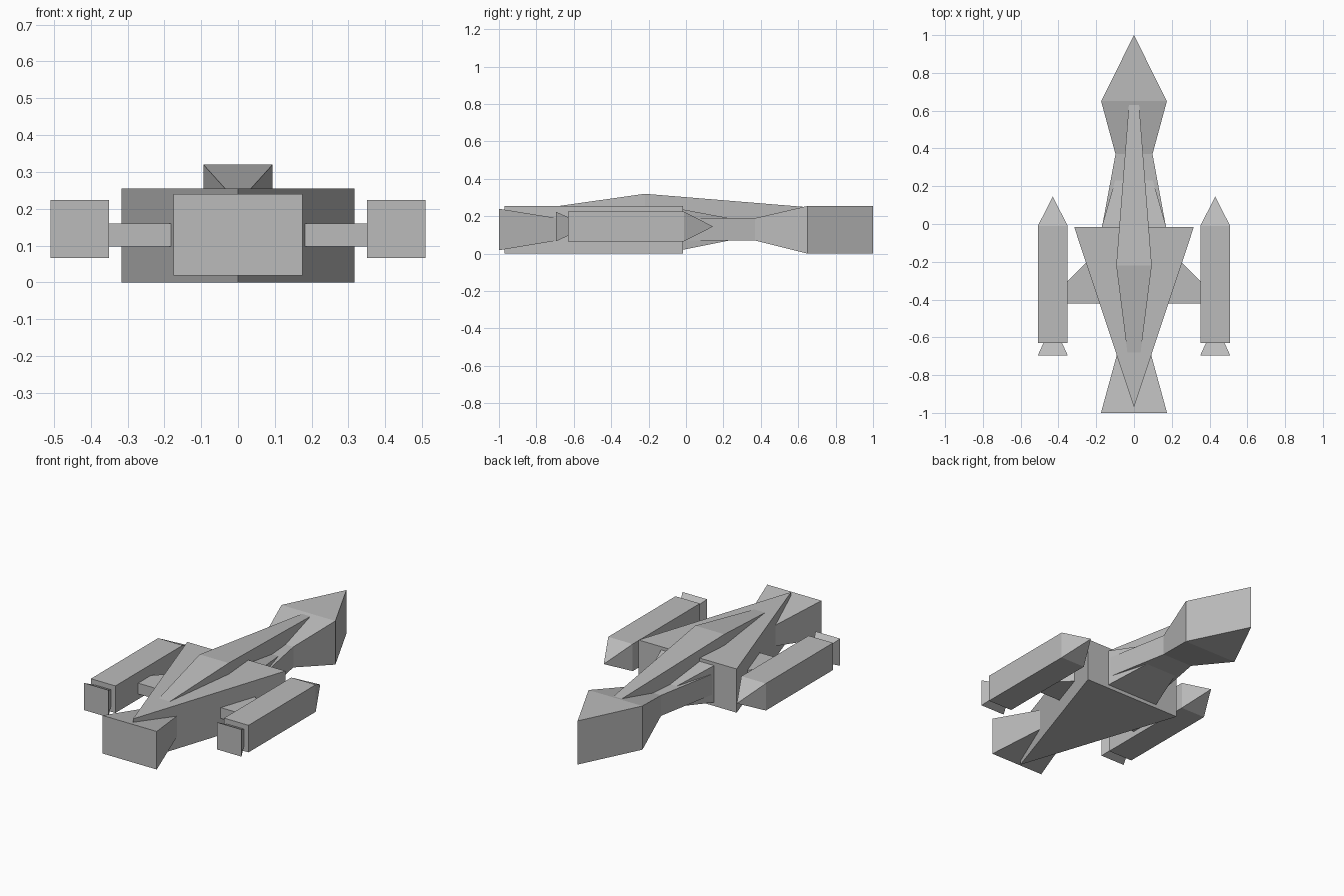
import bpy
import bmesh

cube = bpy.data.objects.get("Cube")
if cube:
    bpy.data.objects.remove(cube, do_unlink=True)

GREY = (0.5, 0.5, 0.5, 1)
hull_grey = bpy.data.materials.new("hull_grey")
hull_grey.use_nodes = True
hull_grey.diffuse_color = GREY
hull_grey.node_tree.nodes["Principled BSDF"].inputs["Base Color"].default_value = GREY


def finish(name, bm):
    bmesh.ops.remove_doubles(bm, verts=bm.verts, dist=0.0005)
    bmesh.ops.recalc_face_normals(bm, faces=bm.faces)
    mesh = bpy.data.meshes.new(name)
    bm.to_mesh(mesh)
    bm.free()
    mesh.materials.append(hull_grey)
    obj = bpy.data.objects.new(name, mesh)
    bpy.context.collection.objects.link(obj)
    return obj


def loft(name, sections, cx=0):
    """Skin rectangles given as (y, half width, bottom, top) along y."""
    bm = bmesh.new()
    rings = []
    for y, w, low, high in sections:
        corners = ((-w, low), (w, low), (w, high), (-w, high))
        rings.append([bm.verts.new((cx + x, y, z)) for x, z in corners])
    for a, b in zip(rings, rings[1:]):
        for i in range(4):
            j = (i + 1) % 4
            bm.faces.new((a[i], a[j], b[j], b[i]))
    bm.faces.new(rings[0])
    bm.faces.new(rings[-1])
    bmesh.ops.dissolve_degenerate(bm, dist=0.0005, edges=bm.edges)
    return finish(name, bm)


def plate(name, outline, low, high):
    """Extrude an (x, y) outline upwards."""
    bm = bmesh.new()
    face = bm.faces.new([bm.verts.new((x, y, low)) for x, y in outline])
    extruded = bmesh.ops.extrude_face_region(bm, geom=[face])["geom"]
    top = [v for v in extruded if isinstance(v, bmesh.types.BMVert)]
    bmesh.ops.translate(bm, verts=top, vec=(0, 0, high - low))
    return finish(name, bm)


# Central body: wedge, waisted tail and front fairing
plate("delta_body", [(0, -0.97), (0.317, -0.015), (-0.317, -0.015)], 0, 0.255)
loft("tail_block", [(-1, 0.175, 0.018, 0.24), (-0.69, 0.09, 0.07, 0.19),
                    (-0.5, 0.09, 0.07, 0.19)])
loft("front_fairing", [(-0.1, 0.172, 0.02, 0.237), (-0.02, 0.172, 0.02, 0.237),
                       (0.23, 0.1, 0.07, 0.19)])

# Neck widening into the bladed nose
loft("neck_and_nose", [(-0.02, 0.17, 0.07, 0.19), (0.37, 0.098, 0.07, 0.19),
                       (0.65, 0.174, 0, 0.255), (1, 0, 0, 0.255)])

# Raised spine with a peak amidships
loft("spine", [(-0.955, 0, 0.15, 0.216), (-0.22, 0.094, 0.15, 0.32),
               (0.9, 0.006, 0.15, 0.228)])

# Engine pods, exhausts and pylons on both sides
for side, s in (("left", 1), ("right", -1)):
    pod_x = s * 0.43
    loft(side + "_engine_pod", [(-0.63, 0.079, 0.066, 0.224),
                                (-0.01, 0.079, 0.066, 0.224),
                                (0.145, 0, 0.145, 0.145)], pod_x)
    loft(side + "_exhaust", [(-0.695, 0.079, 0.066, 0.224),
                             (-0.62, 0.045, 0.1, 0.19)], pod_x)
    plate(side + "_pylon", [(s * 0.12, -0.42), (s * 0.36, -0.42), (s * 0.36, -0.31),
                            (s * 0.25, -0.2), (s * 0.12, -0.2)], 0.097, 0.16)
